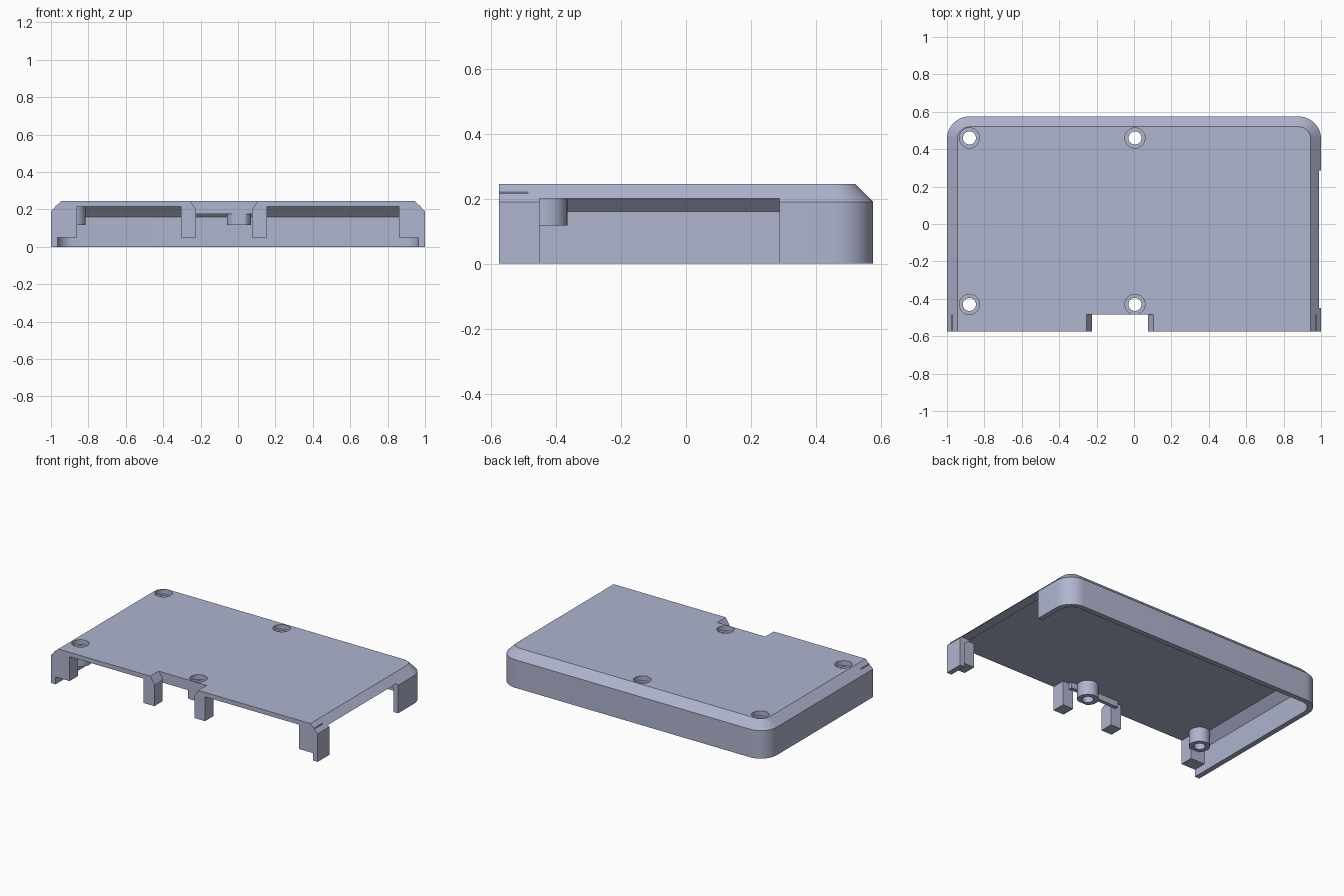
import bpy, bmesh, math

if "Cube" in bpy.data.objects:
    bpy.data.objects.remove(bpy.data.objects["Cube"])

HX, HY, TOP = 1.0, 0.575, 0.245      # half width, half depth, height
WALL, BEV = 0.035, 0.055             # wall thickness, edge slope

mat = bpy.data.materials.new("lavender grey plastic")
mat.diffuse_color = (0.43, 0.46, 0.62, 1)
mat.use_nodes = True
mat.node_tree.nodes["Principled BSDF"].inputs["Base Color"].default_value = mat.diffuse_color


def loft(name, rings):
    """Closed solid skinned through a stack of equal-length rings."""
    bm = bmesh.new()
    vs = [[bm.verts.new(p) for p in r] for r in rings]
    n = len(vs[0])
    for a, b in zip(vs, vs[1:]):
        for i in range(n):
            j = (i + 1) % n
            bm.faces.new((a[i], a[j], b[j], b[i]))
    bm.faces.new(vs[0][::-1])
    bm.faces.new(vs[-1])
    bmesh.ops.recalc_face_normals(bm, faces=bm.faces)
    me = bpy.data.meshes.new(name)
    bm.to_mesh(me)
    bm.free()
    ob = bpy.data.objects.new(name, me)
    bpy.context.collection.objects.link(ob)
    me.materials.append(mat)
    return ob


def outline(hx, back, front, r, z, seg=12):
    """Rectangle with its two back corners rounded."""
    pts = [(-hx, front, z), (hx, front, z)]
    for cx, start in ((hx - r, 0), (r - hx, 90)):
        for i in range(seg + 1):
            a = math.radians(start + 90 * i / seg)
            pts.append((cx + r * math.cos(a), back - r + r * math.sin(a), z))
    return pts


def box(name, x0, x1, y0, y1, z0, z1):
    return loft(name, [[(x0, y0, z), (x1, y0, z), (x1, y1, z), (x0, y1, z)]
                       for z in (z0, z1)])


def cylinder(name, x, y, r, z0, z1, seg=40):
    return loft(name, [[(x + r * math.cos(2 * math.pi * i / seg),
                         y + r * math.sin(2 * math.pi * i / seg), z)
                        for i in range(seg)] for z in (z0, z1)])


def combine(target, tool, op):
    mod = target.modifiers.new(op, 'BOOLEAN')
    mod.object, mod.operation, mod.solver = tool, op, 'EXACT'
    bpy.context.view_layer.objects.active = target
    bpy.ops.object.modifier_apply(modifier=mod.name)
    bpy.data.objects.remove(tool)


# Hollow lid, open at the front and underneath
lid = loft("case_lid", [outline(HX, HY, -HY, 0.12, 0),
                        outline(HX, HY, -HY, 0.12, TOP - BEV),
                        outline(HX - BEV, HY - BEV, -HY, 0.065, TOP)])
ix, iy = HX - WALL, HY - WALL
cavity = loft("cavity", [outline(ix, iy, -0.7, 0.085, -0.1),
                         outline(ix, iy, -0.7, 0.085, 0.16),
                         outline(ix - BEV, iy - BEV, -0.7, 0.03, 0.215)])
combine(lid, cavity, 'DIFFERENCE')

# Front posts, corner blocks and the wall behind the notch
for name, x0, x1 in (("left_block", -0.975, -0.86), ("left_post", -0.305, -0.225),
                     ("right_post", 0.075, 0.155), ("right_block", 0.86, 0.975)):
    combine(lid, box(name, x0, x1, -HY, -0.485, 0.05, 0.22), 'UNION')
combine(lid, box("notch_wall", -0.26, 0.11, -0.52, -0.46, 0.175, 0.23), 'UNION')

# Screw standoffs
screws = [(x, y) for x in (-0.88, 0.005) for y in (-0.43, 0.46)]
for x, y in screws:
    combine(lid, cylinder("standoff", x, y, 0.065, 0.117, 0.23), 'UNION')

# Front notch with flared top edges
profile = [(-0.225, -0.1), (0.075, -0.1), (0.075, 0.2), (0.105, 0.245),
           (0.105, 0.3), (-0.255, 0.3), (-0.255, 0.245), (-0.225, 0.2)]
notch = loft("notch", [[(x, y, z) for x, z in profile] for y in (-0.7, -0.485)])
combine(lid, notch, 'DIFFERENCE')

# Side opening
combine(lid, box("side_opening", 0.9, 1.1, -0.45, 0.287, -0.1, 0.2), 'DIFFERENCE')

# Recessed screw holes
for x, y in screws:
    combine(lid, cylinder("screw_hole", x, y, 0.035, -0.1, 0.4), 'DIFFERENCE')
    combine(lid, cylinder("screw_recess", x, y, 0.054, 0.213, 0.4), 'DIFFERENCE')

# Smooth rounded surfaces, keep crisp edges
bpy.ops.object.select_all(action='DESELECT')
lid.select_set(True)
bpy.context.view_layer.objects.active = lid
bpy.ops.object.shade_smooth_by_angle(angle=math.radians(25))
